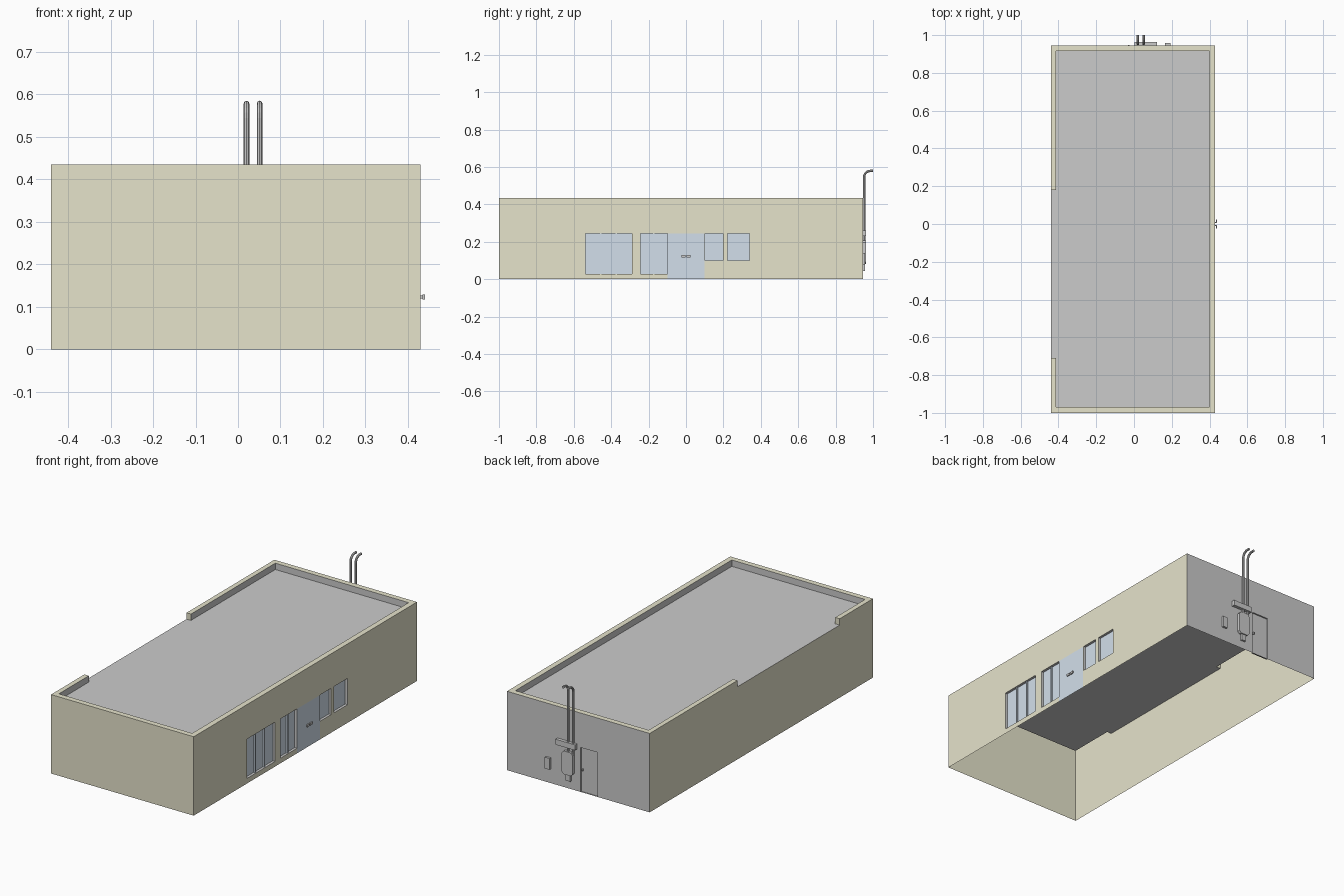
import bpy, bmesh, math
from mathutils import Vector

if "Cube" in bpy.data.objects:
    bpy.data.objects.remove(bpy.data.objects["Cube"])

X0, X1, Y0, Y1 = -0.44, 0.43, -1.0, 0.945
TOP, ROOF = 0.435, 0.40
GAP0, GAP1 = -0.71, 0.18            # opening in the left parapet
IX0, IX1, IY0, IY1 = -0.413, 0.40, -0.97, 0.915


def material(name, rgb):
    m = bpy.data.materials.new(name)
    m.diffuse_color = (*rgb, 1)
    m.use_nodes = True
    m.node_tree.nodes["Principled BSDF"].inputs["Base Color"].default_value = m.diffuse_color
    return m


CREAM = material("cream_wall", (0.79, 0.77, 0.60))
GLASS = material("pale_glass", (0.65, 0.74, 0.83))


def add_object(name, bm, mat=None):
    me = bpy.data.meshes.new(name)
    bm.to_mesh(me)
    bm.free()
    ob = bpy.data.objects.new(name, me)
    bpy.context.collection.objects.link(ob)
    if mat:
        me.materials.append(mat)
    return ob


def faces(name, polys, mat=None):
    """Polygons as (points, direction the face should look)."""
    bm = bmesh.new()
    for pts, facing in polys:
        f = bm.faces.new([bm.verts.new(p) for p in pts])
        f.normal_update()
        if f.normal.dot(Vector(facing)) < 0:
            f.normal_flip()
    bmesh.ops.remove_doubles(bm, verts=bm.verts, dist=1e-5)
    return add_object(name, bm, mat)


def box(name, x0, x1, y0, y1, z0, z1, mat=None):
    bm = bmesh.new()
    bmesh.ops.create_cube(bm, size=1)
    for v in bm.verts:
        v.co = [(a + b) / 2 + c * (b - a) for c, a, b in
                zip(v.co, (x0, y0, z0), (x1, y1, z1))]
    return add_object(name, bm, mat)


def wall(name, at, u0, u1, facing, holes, mat=None):
    """Wall sheet with rectangular holes (u0, u1, z0, z1, depth)."""
    us = sorted({u0, u1, *(u for h in holes for u in h[:2])})
    zs = sorted({0, TOP, *(z for h in holes for z in h[2:4])})
    polys = []
    for a, b in zip(us, us[1:]):
        for c, d in zip(zs, zs[1:]):
            u, z = (a + b) / 2, (c + d) / 2
            if not any(h[0] < u < h[1] and h[2] < z < h[3] for h in holes):
                polys.append(([at(a, c, 0), at(b, c, 0), at(b, d, 0), at(a, d, 0)], facing))
    faces(name, polys, mat)
    # Recess sides
    sides = []
    for a, b, c, d, depth in holes:
        if depth:
            mid = Vector(at((a + b) / 2, (c + d) / 2, depth / 2))
            ring = [(a, c), (b, c), (b, d), (a, d)]
            for p, q in zip(ring, ring[1:] + ring[:1]):
                quad = [at(*p, 0), at(*q, 0), at(*q, depth), at(*p, depth)]
                centre = sum((Vector(v) for v in quad), Vector()) / 4
                sides.append((quad, mid - centre))
    faces(name + "_recesses", sides)


def right_at(u, z, d):
    return (X1 - d, u, z)


def back_at(u, z, d):
    return (u, Y1 - d, z)


# Right wall with windows and entrance: (y0, y1, z0, z1, depth), pane count
D = 0.014
openings = [((-0.537, -0.29, 0.028, 0.245, D), 3, "window_triple"),
            ((-0.243, -0.10, 0.028, 0.245, D), 2, "window_double"),
            ((-0.10, 0.098, 0.0, 0.245, 0), 2, "entrance_door"),
            ((0.102, 0.197, 0.10, 0.245, D), 1, "window_small"),
            ((0.222, 0.34, 0.10, 0.245, D), 1, "window_end")]
wall("right_wall", right_at, Y0, Y1, (1, 0, 0), [o[0] for o in openings], CREAM)
for (a, b, c, d, depth), n, name in openings:
    w = (b - a) / n
    for i in range(n):
        u, v = a + i * w, a + (i + 1) * w
        faces(f"{name}_pane_{i}", [([right_at(u, c, depth), right_at(v, c, depth),
                                     right_at(v, d, depth), right_at(u, d, depth)], (1, 0, 0))], GLASS)
        if i and depth:
            box(f"{name}_mullion_{i}", X1 - depth, X1 - 0.006, u - 0.004, u + 0.004, c, d, GLASS)

# Entrance handles
for s, side in ((-1, "left"), (1, "right")):
    y = sorted((s * 0.004, s * 0.011))
    box(f"handle_neck_{side}", X1, 0.435, *y, 0.119, 0.127)
    y = sorted((s * 0.004, s * 0.024))
    box(f"handle_bar_{side}", 0.434, 0.44, *y, 0.117, 0.129)

# Back wall with service door
door = (-0.122, -0.018, 0.0, 0.245, 0.008)
wall("back_wall", back_at, X0, X1, (0, 1, 0), [door])
a, b, c, d, depth = door
faces("service_door", [([back_at(a, c, depth), back_at(b, c, depth),
                         back_at(b, d, depth), back_at(a, d, depth)], (0, 1, 0))])
box("service_door_knob", -0.032, -0.025, Y1 - depth, Y1 + 0.003, 0.118, 0.128)

# Front wall, and left wall with lowered edge
faces("front_wall", [([(X0, Y0, 0), (X1, Y0, 0), (X1, Y0, TOP), (X0, Y0, TOP)], (0, -1, 0))], CREAM)
left = [(Y0, 0), (Y1, 0), (Y1, TOP), (GAP1, TOP), (GAP1, ROOF), (GAP0, ROOF), (GAP0, TOP), (Y0, TOP)]
faces("left_wall", [([(X0, y, z) for y, z in left], (-1, 0, 0))], CREAM)

# Parapet cap, parapet inner faces and roof
inner = [(X0, GAP0), (IX0, GAP0), (IX0, IY0), (IX1, IY0), (IX1, IY1), (IX0, IY1), (IX0, GAP1), (X0, GAP1)]
outer = [(X0, Y1), (X1, Y1), (X1, Y0), (X0, Y0)]
faces("parapet_cap", [([(x, y, TOP) for x, y in inner + outer], (0, 0, 1))], CREAM)
sides = []
for p, q in zip(inner, inner[1:]):
    look = (-(p[0] + q[0]) / 2, -0.03 - (p[1] + q[1]) / 2, 0)
    sides.append(([(*p, ROOF), (*q, ROOF), (*q, TOP), (*p, TOP)], look))
faces("parapet_inner", sides[1:-1])
faces("parapet_ends", [sides[0], sides[-1]], CREAM)
faces("roof", [([(x, y, ROOF) for x, y in inner], (0, 0, 1))])

# Service equipment on the back wall
box("duct_box", 0.003, 0.122, Y1, 0.963, 0.23, 0.26)
box("switch_box", 0.163, 0.192, Y1, 0.957, 0.078, 0.14)
box("drain_box", 0.037, 0.065, Y1, 0.956, 0.045, 0.085)

# Meter cabinet with cut corners
bm = bmesh.new()
x0, x1, z0, z1, k = 0.018, 0.085, 0.08, 0.208, 0.012
outline = [(x0 + k, z0), (x1 - k, z0), (x1, z0 + k), (x1, z1 - k),
           (x1 - k, z1), (x0 + k, z1), (x0, z1 - k), (x0, z0 + k)]
f = bm.faces.new([bm.verts.new((x, Y1, z)) for x, z in outline])
r = bmesh.ops.extrude_face_region(bm, geom=[f])
for v in r["geom"]:
    if isinstance(v, bmesh.types.BMVert):
        v.co.y = 0.962
bmesh.ops.recalc_face_normals(bm, faces=bm.faces)
add_object("meter_cabinet", bm)

# Two vent pipes bending outwards at the top
R, YP, ZP = 0.0065, 0.952, 0.579
bend = 0.034
path = [(YP, 0.20)] + [(YP + bend * (1 - math.cos(t)), ZP - bend * (1 - math.sin(t)))
                       for t in (math.radians(18 * i) for i in range(6))] + [(1.0, ZP)]
for i, x in enumerate((0.02, 0.051)):
    bm = bmesh.new()
    rings = []
    for j, (y, z) in enumerate(path):
        t = math.radians(min(max(j - 1, 0), 5) * 18)
        out = Vector((0, -math.cos(t), math.sin(t)))
        rings.append([bm.verts.new(Vector((x, y, z)) + R * (
            math.cos(s) * out + math.sin(s) * Vector((1, 0, 0))))
            for s in (math.pi * n / 4 for n in range(8))])
    for p, q in zip(rings, rings[1:]):
        for n in range(8):
            bm.faces.new((p[n], p[n - 1], q[n - 1], q[n]))
    bm.faces.new(rings[0])
    bm.faces.new(rings[-1])
    bmesh.ops.recalc_face_normals(bm, faces=bm.faces)
    add_object(f"vent_pipe_{i}", bm)
